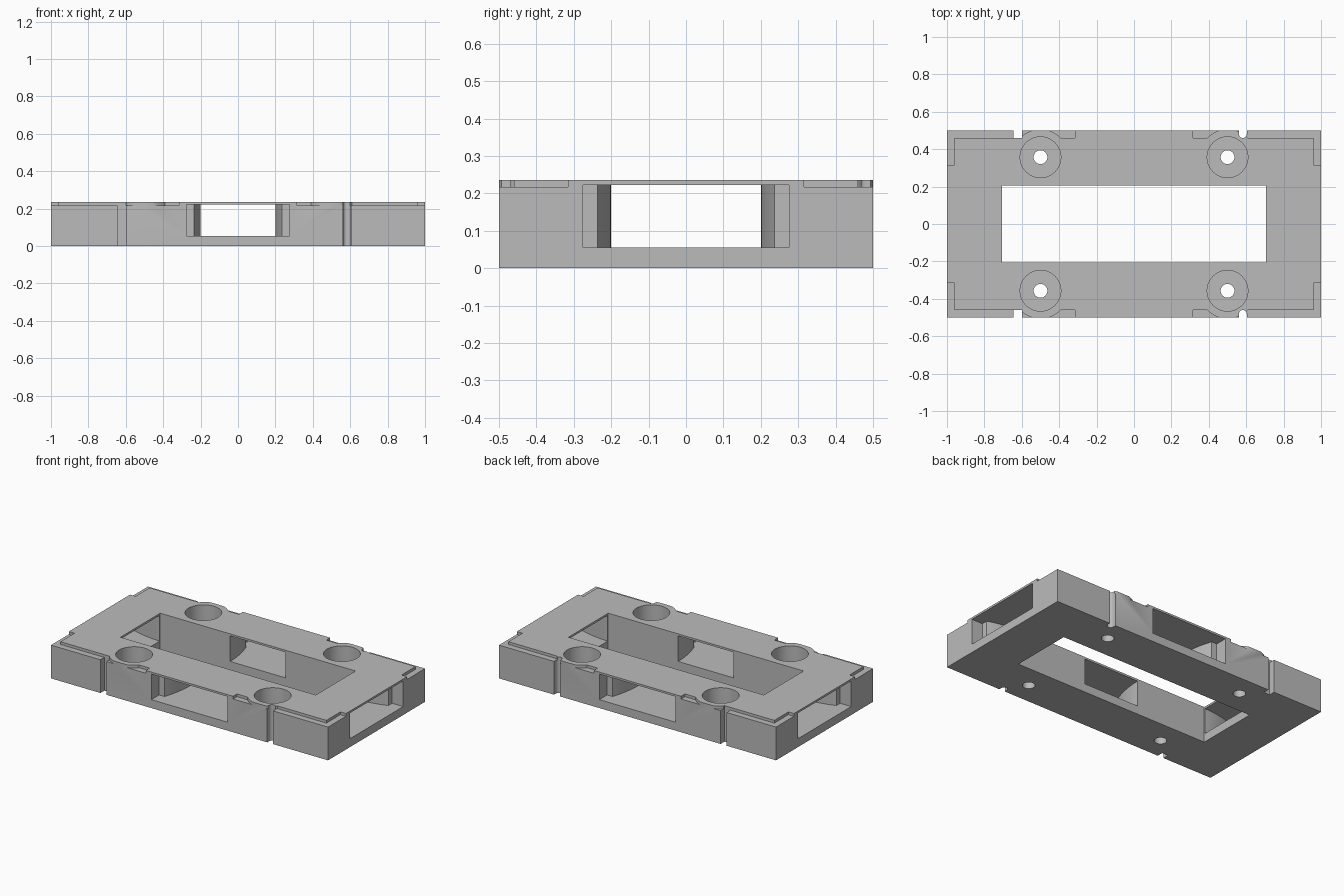
import bpy
import bmesh
import math
from mathutils import Matrix, Vector

cube = bpy.data.objects.get("Cube")
if cube:
    bpy.data.objects.remove(cube, do_unlink=True)

TOP = 0.235
LEDGE = 0.217
OVER = 0.1  # how far cutters reach past the body


def prism(name, outline, z0, z1, turn=0.0):
    """Extrude a closed xy outline from z0 to z1, turned about z."""
    bm = bmesh.new()
    face = bm.faces.new([bm.verts.new((x, y, z0)) for x, y in outline])
    grown = bmesh.ops.extrude_face_region(bm, geom=[face])["geom"]
    verts = [g for g in grown if isinstance(g, bmesh.types.BMVert)]
    bmesh.ops.translate(bm, verts=verts, vec=Vector((0, 0, z1 - z0)))
    bmesh.ops.transform(bm, matrix=Matrix.Rotation(turn, 4, "Z"), verts=bm.verts)
    bmesh.ops.recalc_face_normals(bm, faces=bm.faces)
    mesh = bpy.data.meshes.new(name)
    bm.to_mesh(mesh)
    bm.free()
    ob = bpy.data.objects.new(name, mesh)
    bpy.context.collection.objects.link(ob)
    return ob


def box(name, x0, x1, y0, y1, z0, z1):
    return prism(name, [(x0, y0), (x1, y0), (x1, y1), (x0, y1)], z0, z1)


def arc(x, y, r, start, end, steps):
    angles = [start + (end - start) * i / steps for i in range(steps + 1)]
    return [(x + r * math.cos(a), y + r * math.sin(a)) for a in angles]


def cylinder(name, x, y, r, z0, z1, sides=48):
    return prism(name, arc(x, y, r, 0, math.tau, sides)[:-1], z0, z1)


def cut(target, cutter):
    """Subtract the cutter from the target and discard it."""
    mod = target.modifiers.new("cut", "BOOLEAN")
    mod.operation = "DIFFERENCE"
    mod.solver = "EXACT"
    mod.object = cutter
    graph = bpy.context.evaluated_depsgraph_get()
    mesh = bpy.data.meshes.new_from_object(target.evaluated_get(graph))
    target.modifiers.clear()
    target.data = mesh
    bpy.data.objects.remove(cutter, do_unlink=True)


# Slab with the long central opening
body = box("frame_body", -1, 1, -0.5, 0.5, 0, TOP)
cut(body, box("opening", -0.705, 0.705, -0.205, 0.205, -OVER, TOP + OVER))

# Side windows: stepped outside, curving in to a narrower throat
for i, reach in enumerate((1.0, 0.5, 1.0, 0.5)):
    step, inner = reach - 0.08, reach - 0.295
    half = [(reach + OVER, 0.275), (step, 0.275)]
    for k in range(13):
        t = 1 - k / 12
        half.append((inner + (step - inner) * t, 0.2 + 0.036 * t * t))
    half.append((inner - OVER, 0.2))
    outline = half + [(x, -y) for x, y in reversed(half)]
    cut(body, prism("window", outline, 0.055, 0.222, i * math.pi / 2))

for sx in (-1, 1):
    for sy in (-1, 1):
        hx, hy = 0.5 * sx, 0.357 * sy

        # Corner ledge, leaving a round boss about the screw hole
        xs = sorted((0.315 * sx, (1 + OVER) * sx))
        ys = sorted((0.46 * sy, (0.5 + OVER) * sy))
        long_ledge = box("long_ledge", *xs, *ys, LEDGE, TOP + OVER)
        cut(long_ledge, cylinder("boss", hx, hy, 0.15, 0, 1))
        cut(body, long_ledge)
        xs = sorted((0.96 * sx, (1 + OVER) * sx))
        ys = sorted((0.315 * sy, (0.5 + OVER) * sy))
        cut(body, box("short_ledge", *xs, *ys, LEDGE, TOP + OVER))

        # Counterbore and screw hole
        cut(body, cylinder("counterbore", hx, hy, 0.109, 0.055, TOP + OVER))
        cut(body, cylinder("screw_hole", hx, hy, 0.037, -OVER, TOP, 32))

# Edge grooves: square on one end, round-bottomed on the other
for turn in (0, math.pi):
    s = -1 if turn else 1
    xs = sorted((-0.643 * s, -0.6 * s))
    cut(body, prism("square_groove", [(xs[0], 0.46), (xs[1], 0.46), (xs[1], 0.6), (xs[0], 0.6)],
                    -OVER, TOP + OVER, turn))
    outline = arc(0.582 * s, 0.481, 0.021, math.pi, math.tau, 12)
    outline += [(0.582 * s + 0.021, 0.6), (0.582 * s - 0.021, 0.6)]
    cut(body, prism("round_groove", outline, -OVER, TOP + OVER, turn))

# One grey material
grey = bpy.data.materials.new("mid_grey")
grey.use_nodes = True
colour = (0.5, 0.5, 0.5, 1)
grey.diffuse_color = colour
grey.node_tree.nodes["Principled BSDF"].inputs["Base Color"].default_value = colour
body.data.materials.clear()
body.data.materials.append(grey)
for poly in body.data.polygons:
    poly.material_index = 0

bpy.ops.object.select_all(action="DESELECT")
body.select_set(True)
bpy.context.view_layer.objects.active = body
bpy.ops.object.shade_smooth_by_angle(angle=math.radians(30))
